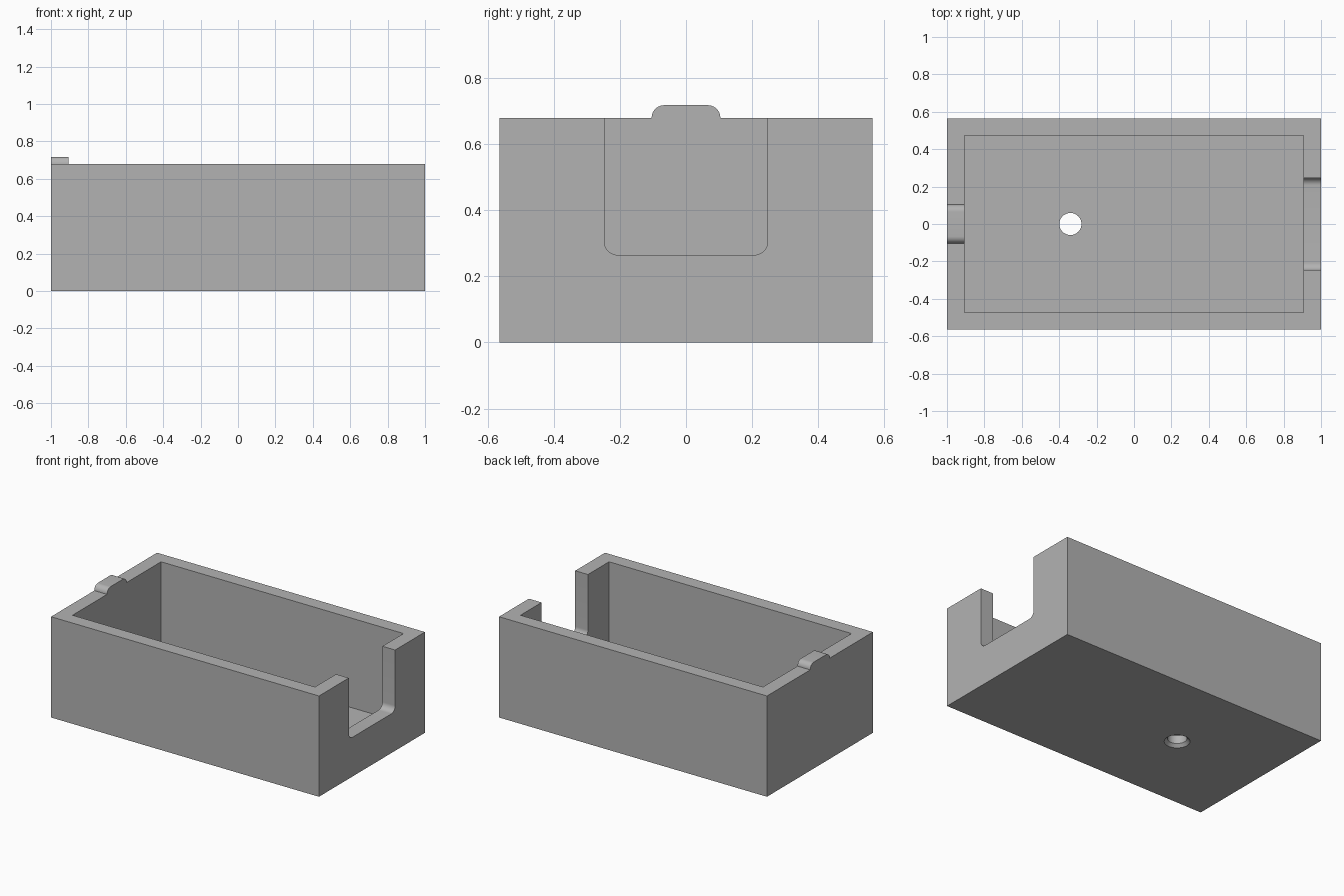
import bpy
import bmesh
from math import cos, sin, pi

cube = bpy.data.objects.get("Cube")
if cube:
    bpy.data.objects.remove(cube, do_unlink=True)

# Overall sizes
HX, HY, TOP = 1.0, 0.565, 0.68
IX, IY, FLOOR = 0.905, 0.472, 0.076

grey = bpy.data.materials.new("plain grey")
grey.use_nodes = True
colour = (0.45, 0.45, 0.45, 1)
grey.diffuse_color = colour
grey.node_tree.nodes["Principled BSDF"].inputs["Base Color"].default_value = colour


def finish(name, bm):
    bmesh.ops.recalc_face_normals(bm, faces=bm.faces)
    mesh = bpy.data.meshes.new(name)
    bm.to_mesh(mesh)
    bm.free()
    mesh.materials.append(grey)
    obj = bpy.data.objects.new(name, mesh)
    bpy.context.collection.objects.link(obj)
    return obj


def block(name, x, y, z0, z1):
    bm = bmesh.new()
    bmesh.ops.create_cube(bm, size=1)
    for v in bm.verts:
        v.co = (v.co.x * 2 * x, v.co.y * 2 * y, z0 if v.co.z < 0 else z1)
    return finish(name, bm)


def rounded_slab(name, x0, x1, half, z_square, z_round, r, steps=10):
    """Slab along x whose y-z outline is rounded on the z_round side."""
    s = 1 if z_round > z_square else -1
    arc = [(half - r + r * cos(a), z_round - s * r + s * r * sin(a))
           for a in (i * pi / 2 / steps for i in range(steps + 1))]
    outline = arc + [(-y, z) for y, z in reversed(arc)]
    if abs(z_square - arc[0][1]) > 1e-5:
        outline += [(-half, z_square), (half, z_square)]
    bm = bmesh.new()
    face = bm.faces.new([bm.verts.new((x0, y, z)) for y, z in outline])
    out = bmesh.ops.extrude_face_region(bm, geom=[face])["geom"]
    moved = [g for g in out if isinstance(g, bmesh.types.BMVert)]
    bmesh.ops.translate(bm, verts=moved, vec=(x1 - x0, 0, 0))
    return finish(name, bm)


def turned(name, x, profile, sides=48):
    """Stack of rings (radius, z) around a vertical axis, capped at both ends."""
    bm = bmesh.new()
    rings = [[bm.verts.new((x + r * cos(2 * pi * i / sides), r * sin(2 * pi * i / sides), z))
              for i in range(sides)] for r, z in profile]
    for low, high in zip(rings, rings[1:]):
        for i in range(sides):
            j = (i + 1) % sides
            bm.faces.new((low[i], low[j], high[j], high[i]))
    bm.faces.new(rings[0])
    bm.faces.new(rings[-1])
    return finish(name, bm)


def smooth(obj):
    bpy.ops.object.select_all(action="DESELECT")
    obj.select_set(True)
    bpy.context.view_layer.objects.active = obj
    bpy.ops.object.shade_smooth_by_angle(angle=pi / 7)


# Open box: cavity, end notch and countersunk floor hole are cut out
box = block("box_body", HX, HY, 0, TOP)
cutters = [
    block("cavity_cutter", IX, IY, FLOOR, TOP + 0.2),
    rounded_slab("notch_cutter", IX - 0.1, HX + 0.1, 0.247, TOP + 0.1, 0.265, 0.04),
    turned("hole_cutter", -0.34, [(0.097, -0.02), (0.059, 0.02), (0.059, FLOOR + 0.1)]),
]
for cutter in cutters:
    mod = box.modifiers.new(cutter.name, "BOOLEAN")
    mod.operation = "DIFFERENCE"
    mod.solver = "EXACT"
    mod.object = cutter
    bpy.context.view_layer.objects.active = box
    bpy.ops.object.modifier_apply(modifier=mod.name)
    bpy.data.objects.remove(cutter, do_unlink=True)
smooth(box)

# Rounded tab standing on the rim of the closed end
tab = rounded_slab("rim_tab", -HX, -IX, 0.104, TOP, TOP + 0.038, 0.038)
smooth(tab)
